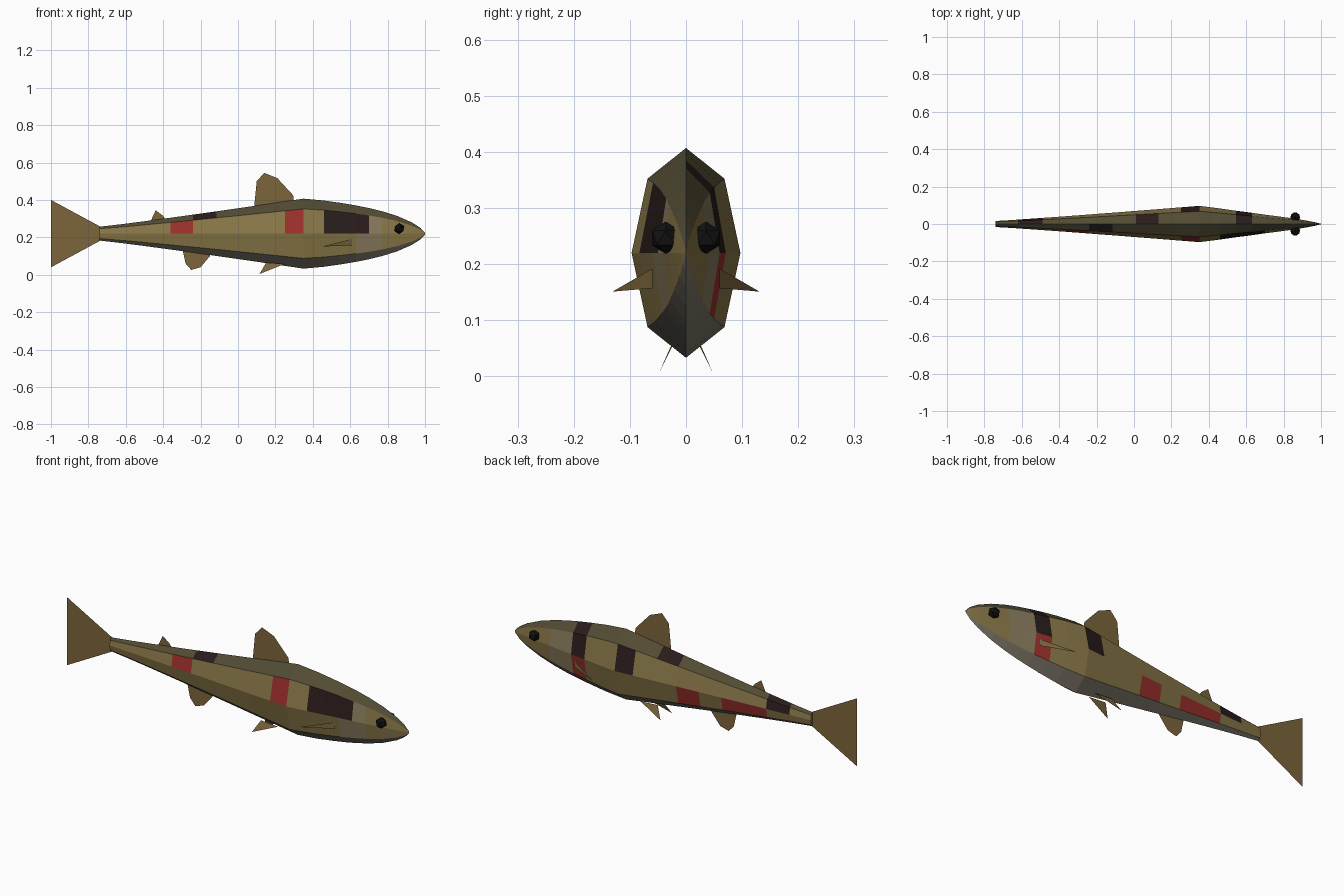
import bpy, bmesh, math

if "Cube" in bpy.data.objects:
    bpy.data.objects.remove(bpy.data.objects["Cube"])

def material(name, rgb):
    m = bpy.data.materials.new(name)
    m.diffuse_color = (*rgb, 1)
    m.use_nodes = True
    m.node_tree.nodes["Principled BSDF"].inputs["Base Color"].default_value = m.diffuse_color
    return m

BACK = material("back_olive", (0.085, 0.072, 0.034))
SIDE = material("side_olive", (0.25, 0.185, 0.065))
BELLY = material("belly_grey", (0.20, 0.18, 0.135))
CHEEK = material("cheek_tan", (0.25, 0.20, 0.11))
DARK = material("dark_patch", (0.022, 0.012, 0.011))
RED = material("red_patch", (0.33, 0.03, 0.025))
FIN = material("fin_brown", (0.20, 0.13, 0.045))
BLACK = material("eye_black", (0.006, 0.006, 0.006))
MATS = [BACK, SIDE, BELLY, CHEEK, DARK, RED]

def finish(bm, name, mats):
    me = bpy.data.meshes.new(name)
    bm.to_mesh(me)
    bm.free()
    ob = bpy.data.objects.new(name, me)
    bpy.context.collection.objects.link(ob)
    for m in mats:
        me.materials.append(m)
    return ob

# Body rings: (x, half width, half height)
tail_x = [-0.74, -0.62, -0.49, -0.36, -0.24, -0.115, 0.01, 0.13, 0.25]
rings = []
for x in tail_x:
    t = ((x + 0.74) / 1.09) ** 1.08
    rings.append((x, 0.016 + 0.081 * t, 0.037 + 0.15 * t))
rings += [(0.35, 0.097, 0.187), (0.46, 0.083, 0.177), (0.545, 0.071, 0.165),
          (0.63, 0.06, 0.151), (0.70, 0.05, 0.137), (0.77, 0.041, 0.12),
          (0.85, 0.03, 0.095), (0.93, 0.017, 0.06), (0.975, 0.008, 0.031),
          (1.0, 0.001, 0.005)]

# Patches: (side of y, band, x start, x end, material); bands 0 back .. 3 belly
patches = [(-1, 1, 0.63, 0.77, CHEEK), (-1, 2, 0.63, 0.77, CHEEK),
           (1, 1, 0.63, 0.77, CHEEK), (1, 2, 0.63, 0.77, CHEEK),
           (-1, 1, -0.36, -0.24, RED), (-1, 0, -0.24, -0.115, DARK),
           (-1, 1, 0.25, 0.35, RED), (-1, 1, 0.46, 0.70, DARK),
           (1, 0, 0.545, 0.63, DARK), (1, 1, 0.545, 0.63, DARK),
           (1, 2, 0.545, 0.63, RED), (1, 1, 0.25, 0.35, DARK),
           (1, 0, 0.01, 0.13, DARK), (1, 2, -0.115, 0.01, RED),
           (1, 2, -0.49, -0.24, RED), (1, 1, -0.62, -0.49, DARK),
           (1, 0, -0.62, -0.49, DARK)]

# Body: eight-sided loft
bm = bmesh.new()
loops = [[bm.verts.new((x, w * math.sin(k * math.pi / 4), 0.22 + h * math.cos(k * math.pi / 4)))
          for k in range(8)] for x, w, h in rings]
for i in range(len(loops) - 1):
    xm = (rings[i][0] + rings[i + 1][0]) / 2
    for k in range(8):
        j = (k + 1) % 8
        f = bm.faces.new((loops[i][k], loops[i][j], loops[i + 1][j], loops[i + 1][k]))
        side, band = (1, k) if k < 4 else (-1, 7 - k)
        mat = (BACK, SIDE, SIDE, BELLY)[band]
        for s, b, x0, x1, m in patches:
            if s == side and b == band and x0 < xm < x1:
                mat = m
        f.material_index = MATS.index(mat)
bm.faces.new(loops[0]).material_index = 1
bm.faces.new(loops[-1]).material_index = 1
bmesh.ops.recalc_face_normals(bm, faces=bm.faces)
finish(bm, "body", MATS)

def fin(name, pts):
    bm = bmesh.new()
    bm.faces.new([bm.verts.new(p) for p in pts])
    finish(bm, name, [FIN])

# Fins on the centre line
centre = {
    "tail_fin": [(-0.735, 0.257), (-1, 0.40), (-1, 0.04), (-0.735, 0.183)],
    "dorsal_fin": [(0.085, 0.35), (0.10, 0.50), (0.14, 0.545), (0.21, 0.517), (0.295, 0.425), (0.30, 0.38)],
    "small_back_fin": [(-0.47, 0.28), (-0.44, 0.345), (-0.40, 0.315), (-0.385, 0.29)],
    "anal_fin": [(-0.30, 0.15), (-0.28, 0.06), (-0.25, 0.026), (-0.20, 0.04), (-0.15, 0.10), (-0.14, 0.14)],
}
for name, pts in centre.items():
    fin(name, [(x, 0, z) for x, z in pts])

# Paired fins and eyes
for s, label in ((1, "left"), (-1, "right")):
    fin(label + "_pectoral_fin", [(0.61, s * 0.06, 0.192), (0.45, s * 0.131, 0.151), (0.61, s * 0.06, 0.157)])
    fin(label + "_pelvic_fin", [(0.25, s * 0.022, 0.058), (0.115, s * 0.049, 0.004), (0.15, s * 0.022, 0.065)])
    bm = bmesh.new()
    bmesh.ops.create_icosphere(bm, subdivisions=1, radius=0.029)
    bmesh.ops.translate(bm, verts=bm.verts, vec=(0.862, s * 0.036, 0.247))
    finish(bm, label + "_eye", [BLACK])
